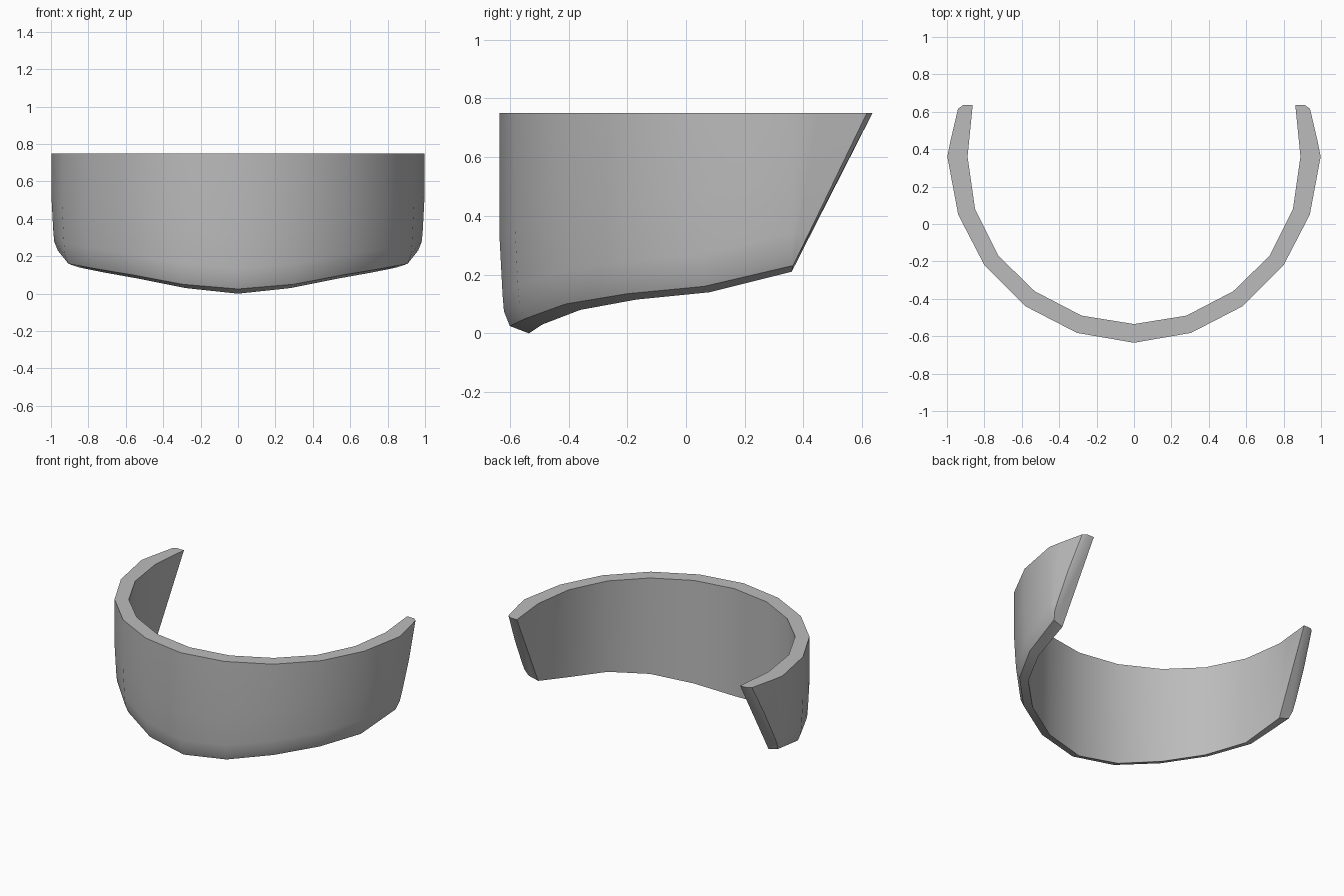
import bpy, bmesh, math
from mathutils import Vector

cube = bpy.data.objects.get("Cube")
if cube:
    bpy.data.objects.remove(cube)

TOP = 0.75
# plan of the band from the centre to the side: outer xy, inner xy, outer and inner bottom height
COLUMNS = [
    ((0, -.635), (0, -.535), .025, 0),
    ((.305, -.582), (.28, -.49), .05, .03),
    ((.58, -.44), (.53, -.36), .10, .08),
    ((.80, -.22), (.725, -.17), .135, .115),
    ((.94, .05), (.85, .08), .16, .14),
    ((.998, .36), (.89, .36), .23, .21),
]
# height above the bottom edge and inward tuck of the outer wall
ROWS = [(0, .035), (.05, .015), (.11, .01), (.30, 0)]


def section(outer, inner, z_out, z_in):
    """Closed cross-section: up the outer wall, down the inner wall."""
    o, i = Vector(outer), Vector(inner)
    inward = (i - o).normalized()
    pts = [(*(o + inward * tuck), z_out + h) for h, tuck in ROWS]
    return pts + [(*o, TOP), (*i, TOP), (*i, z_in)]


def tail_section(base, f, chamfer):
    """Cross-section sheared towards the slanted rear end."""
    pts = []
    for k, (x, y, z) in enumerate(base):
        reach = max(0, (z - .22) / (TOP - .22)) * .275
        dy = f * reach
        if k < len(ROWS) + 1:
            x -= .2 * dy if dy < .09 else .018 + .235 * (dy - .09)
            x -= chamfer
        else:
            x -= .1 * dy
        pts.append((x, y + dy, z))
    return pts


half = [section(*c) for c in COLUMNS]
side = half[-1]
half += [tail_section(side, f, c) for f, c in ((.33, 0), (.93, 0), (1, .022))]
mirrored = [[(-x, y, z) for x, y, z in s] for s in reversed(half[1:])]

# bridge the cross-sections into one band
bm = bmesh.new()
loops = [[bm.verts.new(p) for p in s] for s in mirrored + half]
n = len(loops[0])
for a, b in zip(loops, loops[1:]):
    for k in range(n):
        m = (k + 1) % n
        bm.faces.new((a[k], b[k], b[m], a[m]))
bm.faces.new(loops[0])
bm.faces.new(loops[-1][::-1])
bmesh.ops.remove_doubles(bm, verts=bm.verts[:], dist=.0005)
bmesh.ops.recalc_face_normals(bm, faces=bm.faces[:])

mesh = bpy.data.meshes.new("curved_band")
bm.to_mesh(mesh)
bm.free()
band = bpy.data.objects.new("curved_band", mesh)
bpy.context.collection.objects.link(band)

# single grey material
grey = bpy.data.materials.new("plain_grey")
grey.use_nodes = True
colour = (.5, .5, .5, 1)
grey.diffuse_color = colour
grey.node_tree.nodes["Principled BSDF"].inputs["Base Color"].default_value = colour
mesh.materials.append(grey)

# smooth walls with crisp rims
bpy.ops.object.select_all(action='DESELECT')
band.select_set(True)
bpy.context.view_layer.objects.active = band
bpy.ops.object.shade_smooth_by_angle(angle=math.radians(35))
